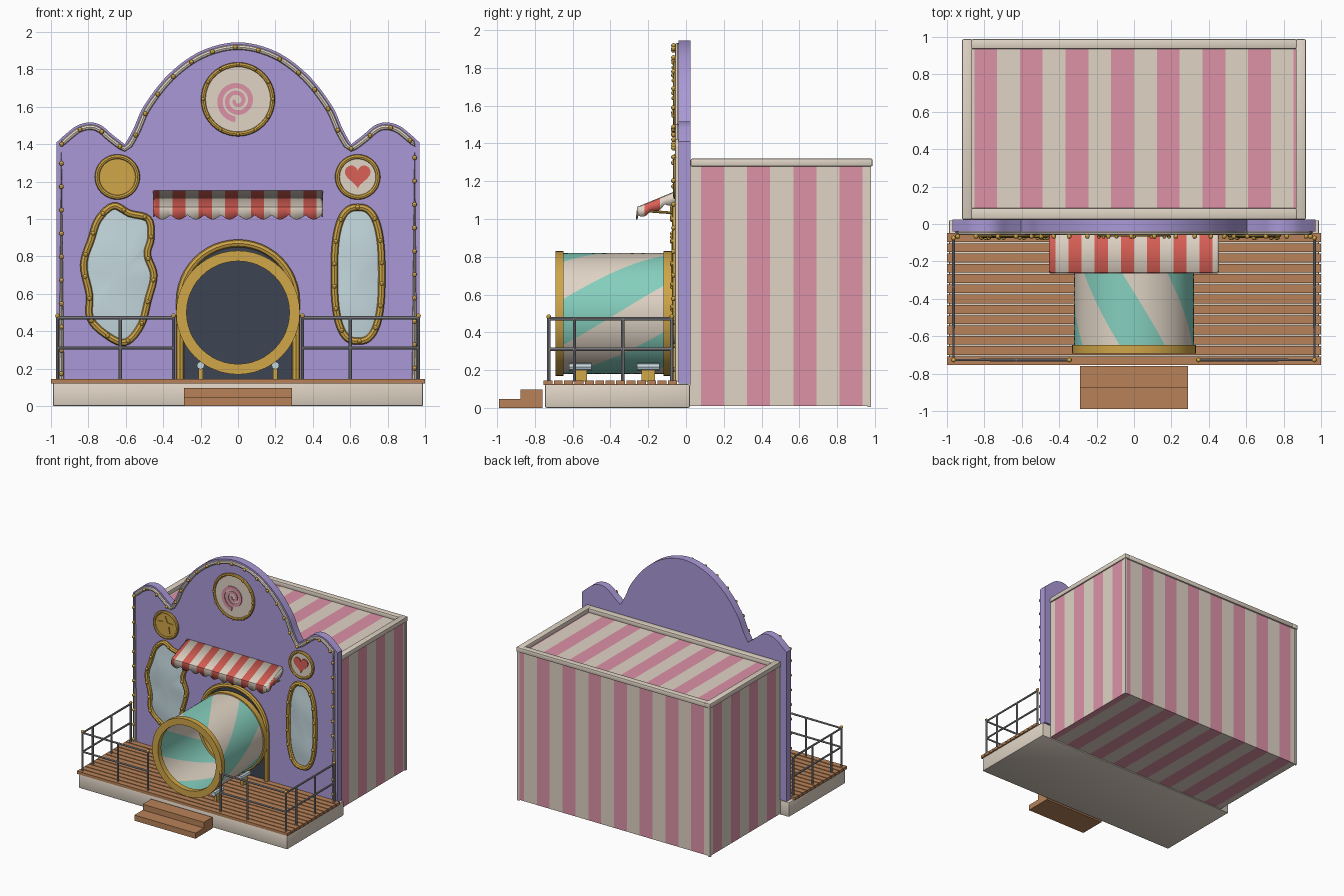
import bpy, bmesh, math
from math import sin, cos, pi, floor, radians
from mathutils import Vector, Matrix

if "Cube" in bpy.data.objects:
    bpy.data.objects.remove(bpy.data.objects["Cube"])


def mat(name, rgb):
    m = bpy.data.materials.new(name)
    lin = [(c / 255 / 12.92 if c < 11 else ((c / 255 + .055) / 1.055) ** 2.4) for c in rgb]
    m.diffuse_color = (*lin, 1)
    m.use_nodes = True
    m.node_tree.nodes["Principled BSDF"].inputs["Base Color"].default_value = m.diffuse_color
    return m


PURPLE, CREAM, PINK = mat("lilac", (170, 153, 214)), mat("cream", (224, 212, 197)), mat("pink", (220, 146, 167))
TEAL, GOLD, WOOD = mat("teal", (134, 208, 190)), mat("gold", (208, 166, 72)), mat("wood", (184, 130, 88))
DARK, GLASS = mat("dark navy", (60, 68, 82)), mat("mirror glass", (196, 216, 222))
METAL, RED = mat("metal grey", (150, 150, 155)), mat("red", (218, 96, 86))


# ---------- helpers ----------
def finish(name, bm, *mats, recalc=True):
    if recalc:
        bmesh.ops.recalc_face_normals(bm, faces=bm.faces[:])
    me = bpy.data.meshes.new(name)
    bm.to_mesh(me)
    bm.free()
    for m in mats:
        me.materials.append(m)
    me.shade_smooth()
    me.set_sharp_from_angle(angle=radians(32))
    ob = bpy.data.objects.new(name, me)
    bpy.context.collection.objects.link(ob)
    return ob


def add_box(bm, lo, hi):
    lo, hi = Vector(lo), Vector(hi)
    bmesh.ops.create_cube(bm, size=1, matrix=Matrix.Translation((lo + hi) / 2) @ Matrix.Diagonal((*(hi - lo), 1)))


def boxes(name, items, m, bevel=0):
    bm = bmesh.new()
    for lo, hi in items:
        add_box(bm, lo, hi)
    if bevel:
        bmesh.ops.bevel(bm, geom=bm.edges[:], offset=bevel, segments=2, profile=.5, affect='EDGES')
    return finish(name, bm, m)


def balls(name, pts, r, m):
    bm = bmesh.new()
    for p in pts:
        bmesh.ops.create_uvsphere(bm, u_segments=10, v_segments=6, radius=r, matrix=Matrix.Translation(p))
    return finish(name, bm, m)


def plate(name, outline, y0, y1, m):
    """Outline in x,z extruded from y0 to y1."""
    bm = bmesh.new()
    f = bm.faces.new([bm.verts.new((x, y0, z)) for x, z in outline])
    g = bmesh.ops.extrude_face_region(bm, geom=[f])['geom']
    bmesh.ops.translate(bm, vec=(0, y1 - y0, 0), verts=[v for v in g if isinstance(v, bmesh.types.BMVert)])
    return finish(name, bm, m)


def tube(name, paths, r, m, closed=False):
    cu = bpy.data.curves.new(name, 'CURVE')
    cu.dimensions, cu.bevel_depth, cu.bevel_resolution, cu.use_fill_caps = '3D', r, 2, True
    for pts in paths:
        s = cu.splines.new('POLY')
        s.points.add(len(pts) - 1)
        for q, p in zip(s.points, pts):
            q.co = (*p, 1)
        s.use_cyclic_u = closed
    cu.materials.append(m)
    tmp = bpy.data.objects.new(name, cu)
    bpy.context.collection.objects.link(tmp)
    me = bpy.data.meshes.new_from_object(tmp.evaluated_get(bpy.context.evaluated_depsgraph_get()))
    bpy.data.objects.remove(tmp)
    bm = bmesh.new()
    bm.from_mesh(me)
    return finish(name, bm, m)


def ring(name, r0, r1, ya, yb, cz, mats, seg=48, rows=1, twist=0, phase=0, rule=lambda i: 0):
    """Hollow drum along y; columns may twist so stripes follow them."""
    bm = bmesh.new()
    prof = [(r1, ya + (yb - ya) * k / rows) for k in range(rows + 1)]
    prof += [(r0, y) for _, y in reversed(prof)]
    cols = []
    for i in range(seg):
        angs = [phase + 2 * pi * i / seg - twist * y for _, y in prof]
        cols.append([bm.verts.new((r * sin(a), y, cz + r * cos(a))) for (r, y), a in zip(prof, angs)])
    for i in range(seg):
        a, b = cols[i], cols[(i + 1) % seg]
        for k in range(len(prof)):
            n = (k + 1) % len(prof)
            bm.faces.new((a[k], a[n], b[n], b[k])).material_index = rule(i)
    return finish(name, bm, *mats)


def spline(p, n=6, closed=False):
    p = [Vector(q) for q in p]
    k = len(p)
    get = (lambda i: p[i % k]) if closed else (lambda i: p[max(0, min(k - 1, i))])
    out = []
    for i in range(k if closed else k - 1):
        a, b, c, d = (get(i + j) for j in (-1, 0, 1, 2))
        for t in (j / n for j in range(n)):
            out.append(.5 * (2 * b + (c - a) * t + (2 * a - 5 * b + 4 * c - d) * t * t + (3 * b - a - 3 * c + d) * t ** 3))
    return out if closed else out + [p[-1]]


def spaced(pts, d):
    out, left = [], d / 2
    for a, b in zip(pts, pts[1:]):
        a, b = Vector(a), Vector(b)
        ln, t = (b - a).length, left
        while t <= ln:
            out.append(a.lerp(b, t / ln))
            t += d
        left = t - ln
    return out


def circle(cx, cz, r, n=48):
    return [(cx + r * cos(2 * pi * i / n), cz + r * sin(2 * pi * i / n)) for i in range(n)]


def at_y(pts, y):
    return [(p[0], y, p[1]) for p in pts]


# ---------- striped hall ----------
W = .122
bm = bmesh.new()
add_box(bm, (-.91, .02, .01), (.91, .975, 1.285))
for i in range(-8, 9):
    for co, no in (((i * W, 0, 0), (1, 0, 0)), ((0, i * W - .042, 0), (0, 1, 0))):
        bmesh.ops.bisect_plane(bm, geom=bm.verts[:] + bm.edges[:] + bm.faces[:], plane_co=co, plane_no=no)
bm.normal_update()
for f in bm.faces:
    c = f.calc_center_median()
    f.material_index = floor((c.y + .042 if abs(f.normal.x) > .5 else c.x) / W) % 2
finish("striped_hall", bm, CREAM, PINK)
boxes("roof_rim", [((-.92, .025, 1.278), (-.865, .988, 1.32)), ((.865, .025, 1.278), (.92, .988, 1.32)),
                   ((-.87, .935, 1.278), (.87, .988, 1.32)), ((-.87, .025, 1.278), (.87, .085, 1.32))], CREAM, .008)
boxes("corner_posts", [((s * .905 - .01, .962, .005), (s * .905 + .01, .98, 1.28)) for s in (-1, 1)], CREAM)

# ---------- facade with trim and bulbs ----------
bump = spline([(.97, 1.41), (.92, 1.455), (.86, 1.5), (.79, 1.517), (.73, 1.5), (.67, 1.45), (.605, 1.4)], 4)
half = [(.605, 1.4), (.56, 1.48), (.5, 1.61), (.37, 1.775), (.2, 1.897)]
arc = spline(half + [(0, 1.945)] + [(-x, z) for x, z in reversed(half)])
top = bump + arc[1:-1] + [Vector((-p.x, p.y)) for p in reversed(bump)]
plate("facade", [(.97, .13)] + top + [(-.97, .13)], -.04, .025, PURPLE)
edge = [Vector((.97, .14))] + top + [Vector((-.97, .14))]
trim = []
for i, p in enumerate(edge):
    t = (edge[min(i + 1, len(edge) - 1)] - edge[max(i - 1, 0)]).normalized()
    trim.append(p + Vector((-t.y, t.x)) * .026)
tube("facade_trim", [at_y(trim, -.045)], .014, CREAM)
balls("facade_bulbs", at_y(spaced(trim, .125), -.066), .013, GOLD)

# ---------- doorway ----------
arch = [(.31, .14)] + [(.31 * cos(pi * i / 24), .56 + .31 * sin(pi * i / 24)) for i in range(25)] + [(-.31, .14)]
plate("doorway", arch, -.047, -.039, DARK)
tube("door_frame", [at_y(arch, -.055)], .021, GOLD)

# ---------- rotating barrel on rollers ----------
tw = radians(110)
ring("barrel", .295, .32, -.67, -.08, .5, (TEAL, CREAM), 64, 20, tw, radians(57 - 22.5 - 110 * .27), lambda i: i // 8 % 2)
ring("barrel_front_hoop", .275, .331, -.692, -.648, .5, (GOLD,))
ring("barrel_back_hoop", .275, .331, -.118, -.07, .5, (GOLD,))
spots = [(s * .2, y) for s in (-1, 1) for y in (-.56, -.2)]
tube("rollers", [[(x, y - .06, .217), (x, y + .06, .217)] for x, y in spots], .021, GLASS)
boxes("roller_brackets", [((x - .012, y - .035, .14), (x + .012, y + .035, .205)) for x, y in spots], GOLD)

# ---------- deck, steps, railing ----------
boxes("deck_base", [((-.99, -.747, 0), (.99, .02, .125))], CREAM, .008)
boxes("deck_planks", [((-1, -.755 + i * .055, .122), (1, -.755 + i * .055 + .047, .146)) for i in range(13)], WOOD)
boxes("steps", [((-.29, -.99, 0), (.29, -.875, .048)), ((-.29, -.876, 0), (.29, -.76, .097))], WOOD)
rails, posts = [], []
for s in (-1, 1):
    mid = .63 if s < 0 else .6
    spot = [(s * .345, -.727), (s * mid, -.727), (s * .965, -.727), (s * .965, -.59), (s * .965, -.335), (s * .965, -.075)]
    rails += [[(x, y, z) for x, y in (spot[0], spot[2], spot[5])] for z in (.31, .472)]
    rails += [[(x, y, .14), (x, y, .475)] for x, y in spot]
    posts += [(*spot[i], .482) for i in (0, 2, 5)]
tube("railing", rails, .0085, METAL)
balls("railing_knobs", posts, .013, GOLD)

# ---------- awning with scalloped valance ----------
bm = bmesh.new()


def strip(rows, rule):
    vs = [[bm.verts.new(p) for p in r] for r in rows]
    for i in range(len(rows) - 1):
        for k in range(len(rows[0]) - 1):
            f = bm.faces.new((vs[i][k], vs[i + 1][k], vs[i + 1][k + 1], vs[i][k + 1]))
            f.material_index = rule(i)


xs = [-.45 + .01 * i for i in range(91)]
strip([[(x, -.04, 1.15), (x, -.255, 1.062), (x, -.26, 1.022 - .024 * abs(sin(pi * x / .09)))] for x in xs],
      lambda i: floor((xs[i] + .005) / .07) % 2)
for s in (-1, 1):
    ys = [-.255 + .215 * i / 24 for i in range(25)]
    strip([[(s * .45, y, 1.15 + (y + .04) * .41), (s * .45, y, 1.108 + (y + .04) * .41 - .02 * abs(sin(pi * (y + .04) / .072)))]
           for y in ys], lambda i: 1 if 4 <= i < 13 else 0)
bmesh.ops.remove_doubles(bm, verts=bm.verts[:], dist=.0005)
aw = finish("awning", bm, CREAM, RED)
so = aw.modifiers.new("thickness", 'SOLIDIFY')
so.thickness, so.offset = .008, 0
tube("awning_rods", [[(s * .42, -.04, 1.03), (s * .42, -.245, 1.045)] for s in (-1, 1)], .007, GOLD)

# ---------- round signs ----------
for name, x, z, r, m in (("swirl", 0, 1.64, .185, CREAM), ("star", -.645, 1.225, .108, GOLD), ("heart", .64, 1.225, .108, CREAM)):
    plate(name + "_sign_disc", circle(x, z, r), -.058, -.039, m)
    tube(name + "_sign_rim", [at_y(circle(x, z, r), -.055)], .013, GOLD, True)
balls("swirl_sign_bulbs", at_y(circle(0, 1.64, .187, 12), -.068), .01, GOLD)
inner, outer = [], []
for i in range(73):
    t = i / 72
    a, r, w = radians(-95) - t * 2 * pi * 2.3, .1 - .088 * t, .015 - .006 * t
    outer.append((-.005 + (r + w) * cos(a), 1.632 + (r + w) * sin(a)))
    inner.append((-.005 + (r - w) * cos(a), 1.632 + (r - w) * sin(a)))
plate("swirl", outer + inner[::-1], -.066, -.057, PINK)
plate("star", [(-.645 + (.075, .034)[i % 2] * sin(pi * i / 5), 1.225 + (.075, .034)[i % 2] * cos(pi * i / 5)) for i in range(10)],
      -.066, -.057, GOLD)
hs = [2 * pi * i / 40 for i in range(40)]
plate("heart", [(.64 + .0043 * 16 * sin(t) ** 3, 1.235 + .0043 * (13 * cos(t) - 5 * cos(2 * t) - 2 * cos(3 * t) - cos(4 * t)))
                for t in hs], -.066, -.057, RED)


# ---------- funhouse mirrors ----------
def mirror(name, outline, cx, cz):
    bm = bmesh.new()
    n, rings = len(outline), 8
    hub = bm.verts.new((cx, -.062, cz))
    prev = None
    for k in range(1, rings + 1):
        s = k / rings
        row = []
        for i, p in enumerate(outline):
            x, z = cx + (p[0] - cx) * s, cz + (p[1] - cz) * s
            row.append(bm.verts.new((x, -.047 - (1 - s * s) * (.015 + .007 * sin(17 * z + 9 * x) * s), z)))
        for i in range(n):
            j = (i + 1) % n
            bm.faces.new((prev[i], row[i], row[j], prev[j]) if prev else (hub, row[i], row[j]))
        prev = row
    finish(name + "_glass", bm, GLASS)
    tube(name + "_frame", [at_y(outline, -.055)], .019, GOLD, True)
    balls(name + "_bulbs", at_y(spaced(list(outline) + [outline[0]], .12), -.073), .012, GOLD)


wavy = spline([(-.665, 1.07), (-.58, 1.03), (-.48, 1.0), (-.465, .9), (-.485, .81), (-.45, .7), (-.48, .57), (-.52, .43),
               (-.605, .34), (-.71, .385), (-.79, .47), (-.795, .6), (-.825, .755), (-.785, .89), (-.745, 1.0)], 5, True)
mirror("wavy_mirror", wavy, -.64, .71)
sup = lambda v: math.copysign(abs(v) ** .75, v)
mirror("tall_mirror", [(.642 + .127 * sup(cos(2 * pi * i / 56)), .705 + .358 * sup(sin(2 * pi * i / 56))) for i in range(56)], .642, .705)
